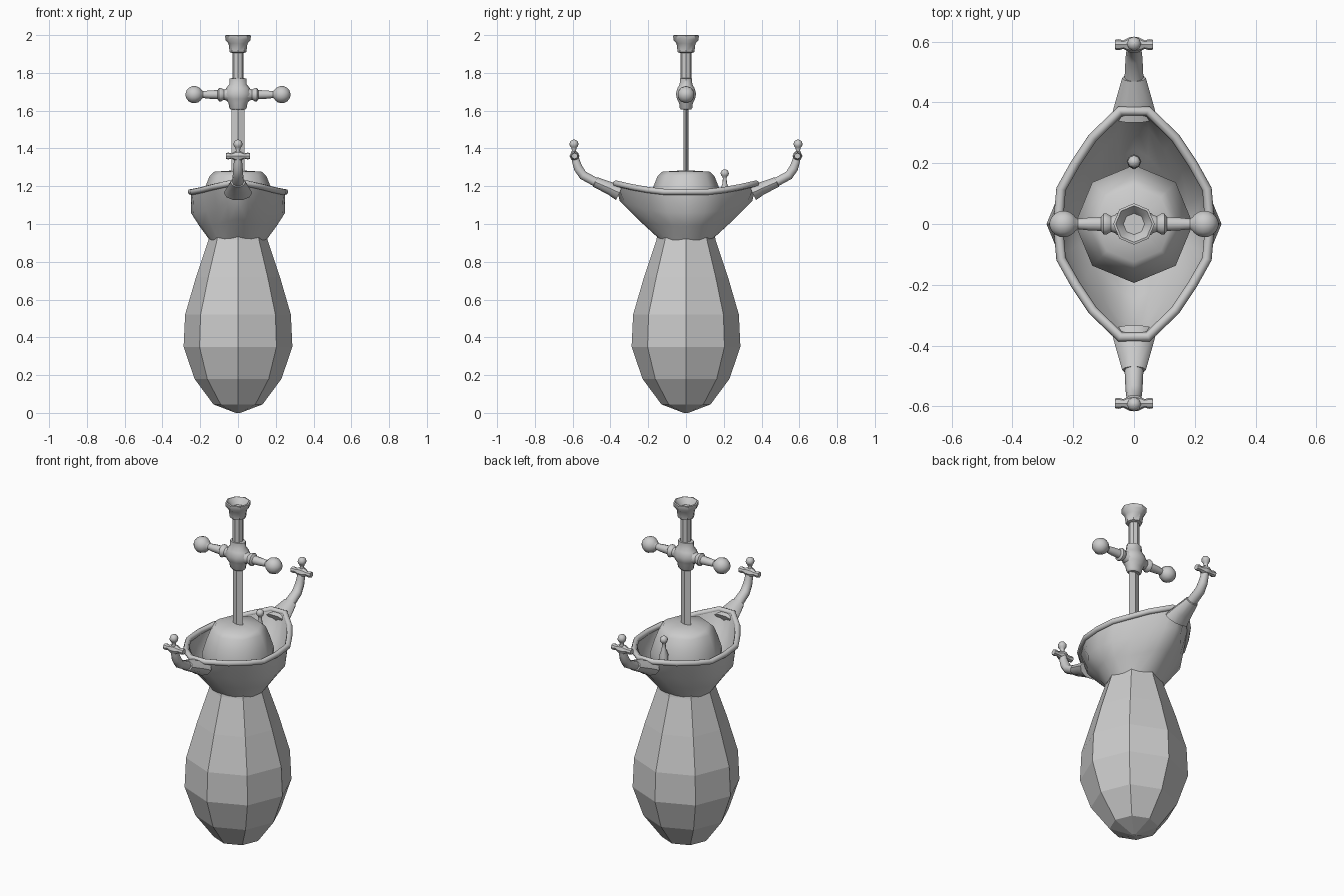
import bpy, bmesh, math
from mathutils import Vector, Matrix

if "Cube" in bpy.data.objects:
    bpy.data.objects.remove(bpy.data.objects["Cube"])

grey = bpy.data.materials.new("plain_grey")
grey.diffuse_color = (0.6, 0.6, 0.6, 1)
grey.use_nodes = True
grey.node_tree.nodes["Principled BSDF"].inputs["Base Color"].default_value = grey.diffuse_color


def finish(ob, smooth=40):
    """Assign the material, apply modifiers and shade."""
    ob.data.materials.append(grey)
    bpy.ops.object.select_all(action='DESELECT')
    ob.select_set(True)
    bpy.context.view_layer.objects.active = ob
    for m in list(ob.modifiers):
        bpy.ops.object.modifier_apply(modifier=m.name)
    if smooth:
        bpy.ops.object.shade_smooth_by_angle(angle=math.radians(smooth))
    return ob


def make(name, bm):
    bmesh.ops.remove_doubles(bm, verts=bm.verts, dist=1e-5)
    bmesh.ops.recalc_face_normals(bm, faces=bm.faces)
    me = bpy.data.meshes.new(name)
    bm.to_mesh(me)
    bm.free()
    ob = bpy.data.objects.new(name, me)
    bpy.context.collection.objects.link(ob)
    return ob


def skin(bm, rings, closed=True, caps=True):
    """Join successive rings of points with quads."""
    rs = [[bm.verts.new(p) for p in r] for r in rings]
    n = len(rs[0])
    for a, b in zip(rs, rs[1:]):
        for i in range(n if closed else n - 1):
            j = (i + 1) % n
            bm.faces.new((a[i], a[j], b[j], b[i]))
    if caps:
        bm.faces.new(rs[0])
        bm.faces.new(rs[-1])


def lathe(name, profile, sides=8, loc=(0, 0, 0), along_x=False, sy=1, smooth=40):
    """Turn (radius, height) pairs around z, or around x."""
    rings = [[(r * math.cos(2 * math.pi * i / sides), sy * r * math.sin(2 * math.pi * i / sides), z)
              for i in range(sides)] for r, z in profile]
    bm = bmesh.new()
    skin(bm, rings)
    if along_x:
        bm.transform(Matrix.Rotation(math.pi / 2, 4, 'Y'))
    bm.transform(Matrix.Translation(loc))
    return finish(make(name, bm), smooth)


def ball(r, z, steps=5, a0=-75, a1=80):
    """Profile points of a ball centred at height z."""
    ang = [math.radians(a0 + (a1 - a0) * i / steps) for i in range(steps + 1)]
    return [(r * math.cos(a), z + r * math.sin(a)) for a in ang]


# Faceted bulb below the hull
lathe("bulb", [(.012, 0), (.13, .045), (.23, .18), (.288, .35), (.28, .52), (.222, .72),
               (.157, .915), (.14, 1.0)], smooth=0)

# Smooth dome inside the hull
lathe("dome", [(.15, .93), (.19, 1.05), (.194, 1.13), (.172, 1.2), (.15, 1.255),
               (.125, 1.277), (.03, 1.283)], smooth=60)

# Boat-shaped hull: one quarter, mirrored
rim = [(.25, 0, 1.17), (.24, .115, 1.17), (.192, .2, 1.18), (.135, .285, 1.195),
       (.045, .372, 1.215), (0, .375, 1.215)]
mid = [(.25, 0, 1.06), (.235, .1, 1.06), (.165, .18, 1.07), (.11, .25, 1.09),
       (.055, .32, 1.11), (0, .35, 1.12)]
low = [(.205, 0, .99), (.188, .07, .99), (.14, .13, .99), (.1, .175, 1.0),
       (.05, .23, 1.015), (0, .255, 1.025)]
base = [(.15, 0, .915), (.135, .06, .915), (.105, .1, .915), (.075, .118, .915),
        (.04, .13, .915), (0, .135, .915)]
bm = bmesh.new()
skin(bm, [base, low, mid, rim], closed=False, caps=False)
hull = make("hull", bm)
m = hull.modifiers.new("mirror", 'MIRROR')
m.use_axis = (True, True, False)
m = hull.modifiers.new("thickness", 'SOLIDIFY')
m.thickness = .012
m.offset = -1
finish(hull, 45)

# Rounded rail around the hull rim
quarter = [Vector(p) for p in rim[:5]]
path = quarter + [Vector((-p.x, p.y, p.z)) for p in reversed(quarter)]
path += [Vector((-p.x, -p.y, p.z)) for p in quarter[1:]]
path += [Vector((p.x, -p.y, p.z)) for p in reversed(quarter[1:])]
bm = bmesh.new()
rings = []
for i, p in enumerate(path):
    t = (path[(i + 1) % len(path)] - path[i - 1]).normalized()
    side = t.cross(Vector((0, 0, 1))).normalized()
    up = side.cross(t)
    rings.append([p + .016 * (math.cos(k * math.pi / 4) * side + math.sin(k * math.pi / 4) * up)
                  for k in range(8)])
skin(bm, rings + rings[:1], caps=False)
finish(make("hull_rail", bm), 60)

# Upswept arms at both ends, each with a small cross-shaped finial
arm = [(.352, 1.165, .075, .045), (.40, 1.188, .062, .036), (.48, 1.222, .039, .029),
       (.481, 1.223, .031, .025), (.545, 1.258, .028, .025), (.57, 1.295, .025, .025),
       (.582, 1.33, .022, .022), (.59, 1.365, .02, .02)]
for s, label in ((-1, "front"), (1, "back")):
    rings = []
    for i, (y, z, wx, wn) in enumerate(arm):
        a, b = arm[max(i - 1, 0)], arm[min(i + 1, len(arm) - 1)]
        t = Vector((0, b[0] - a[0], b[1] - a[1])).normalized()
        n = Vector((0, -t.z, t.y))
        ring = [Vector((wx * math.cos(k * math.pi / 5), y, z)) + n * wn * math.sin(k * math.pi / 5)
                for k in range(10)]
        rings.append([(v.x, s * v.y, v.z) for v in ring])
    bm = bmesh.new()
    skin(bm, rings)
    finish(make(label + "_arm", bm), 45)
    lathe(label + "_finial_bar", [(.016, -.063), (.018, -.05), (.014, -.035), (.026, -.012),
                                  (.026, .012), (.014, .035), (.018, .05), (.016, .063)],
          loc=(0, s * .59, 1.36), along_x=True)
    lathe(label + "_finial_knob", [(.018, 1.36), (.011, 1.39)] + ball(.024, 1.423, 5, -55),
          loc=(0, s * .593, 0), smooth=60)

# Small peg behind the dome
lathe("peg", [(.02, 1.08), (.024, 1.18), (.012, 1.215), (.01, 1.24)] + ball(.022, 1.268, 5, -60),
      loc=(0, .205, 0), smooth=60)

# Thin diamond-section mast
lathe("mast_blade", [(.034, 1.2), (.034, 1.63)], sides=4, sy=.36, smooth=20)

# Hub, grip and cup at the top of the mast
lathe("hub", [(.036, 1.605), (.046, 1.615), (.05, 1.64), (.066, 1.662), (.074, 1.69),
              (.062, 1.72), (.046, 1.74), (.045, 1.77), (.032, 1.772)], sides=10, sy=.76)
lathe("grip", [(.029, 1.74), (.029, 1.91)])
lathe("cup", [(.028, 1.905), (.044, 1.91), (.05, 1.955), (.067, 1.975), (.068, 1.998),
              (.06, 2.0), (.047, 1.985), (.035, 1.965)])

# Cross arms with ball ends
for s, label in ((-1, "left"), (1, "right")):
    prof = [(.04, .04), (.027, .075), (.036, .09), (.036, .1), (.024, .108), (.022, .15),
            (.018, .185), (.024, .193)] + ball(.046, .232, 6, -50)
    lathe(label + "_cross_arm", [(r, s * x) for r, x in prof], sides=10,
          loc=(0, 0, 1.685), along_x=True)
